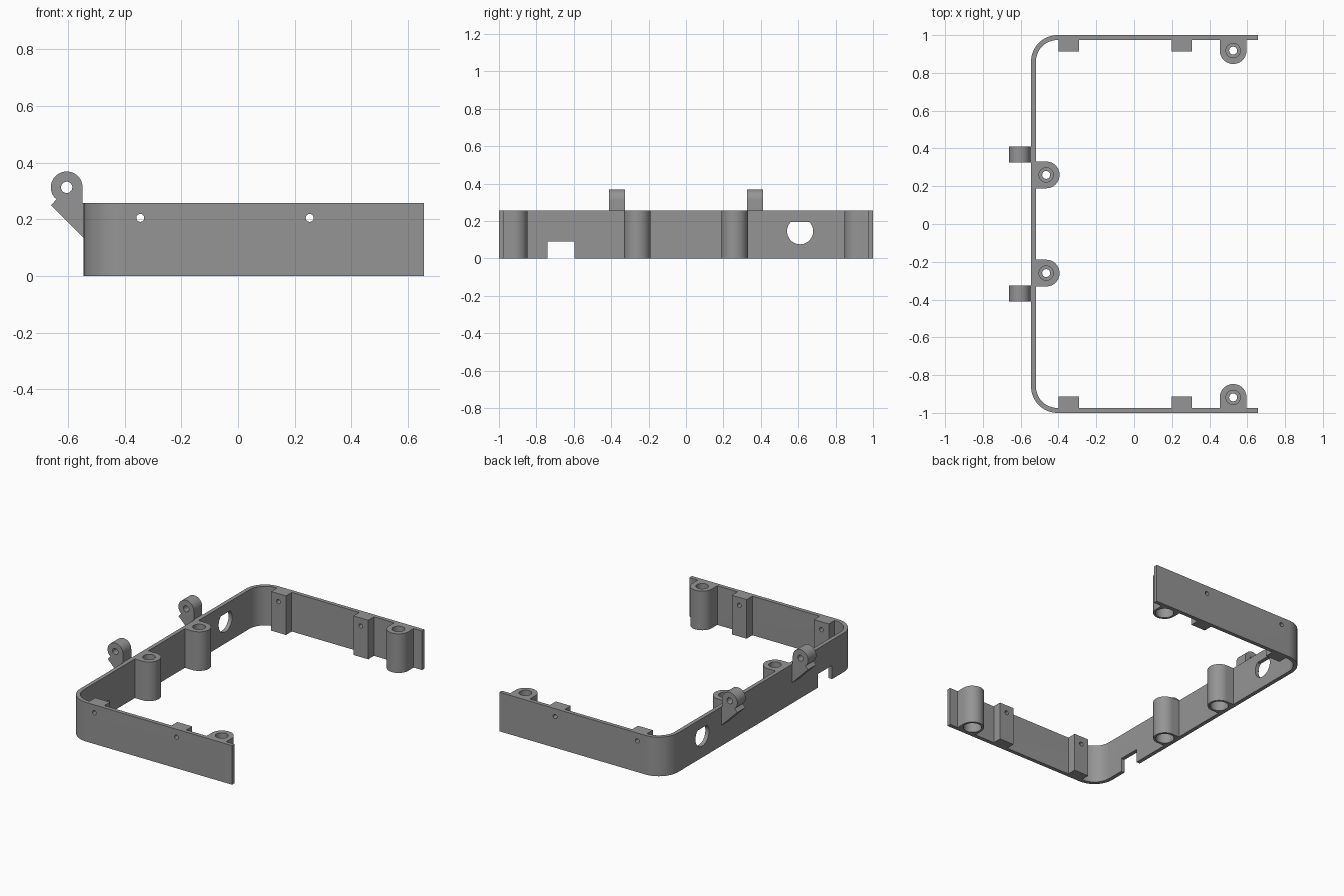
import bpy, bmesh
from math import pi, cos, sin
from mathutils import Vector

cube = bpy.data.objects.get("Cube")
if cube:
    bpy.data.objects.remove(cube, do_unlink=True)

grey = bpy.data.materials.new("plain grey")
grey.use_nodes = True
color = (0.3, 0.3, 0.3, 1)
grey.diffuse_color = color
grey.node_tree.nodes["Principled BSDF"].inputs["Base Color"].default_value = color

H = 0.257            # wall height
LEFT, OPEN = -0.545, 0.657
WALL = 0.026


def arc(cx, cy, r, a0, a1, n=16):
    """Points along an arc, angles in degrees."""
    angles = [(a0 + (a1 - a0) * i / n) * pi / 180 for i in range(n + 1)]
    return [(cx + r * cos(a), cy + r * sin(a)) for a in angles]


def prism(name, profile, low, high, axis="z"):
    """Extrude a flat profile along an axis; profile is (x, y), (x, z) or (y, z)."""
    place = {"z": lambda p, t: (p[0], p[1], t),
             "y": lambda p, t: (p[0], t, p[1]),
             "x": lambda p, t: (t, p[0], p[1])}[axis]
    bm = bmesh.new()
    face = bm.faces.new([bm.verts.new(place(p, low)) for p in profile])
    out = bmesh.ops.extrude_face_region(bm, geom=[face])
    moved = [v for v in out["geom"] if isinstance(v, bmesh.types.BMVert)]
    shift = Vector(place((0, 0), high - low))
    bmesh.ops.translate(bm, verts=moved, vec=shift)
    bmesh.ops.recalc_face_normals(bm, faces=bm.faces)
    mesh = bpy.data.meshes.new(name)
    bm.to_mesh(mesh)
    bm.free()
    mesh.materials.append(grey)
    obj = bpy.data.objects.new(name, mesh)
    bpy.context.collection.objects.link(obj)
    return obj


def rect(x0, x1, y0, y1):
    return [(x0, y0), (x1, y0), (x1, y1), (x0, y1)]


def disc(cx, cy, r, n=32):
    return arc(cx, cy, r, 0, 360, n)[:-1]


def activate(obj):
    bpy.ops.object.select_all(action="DESELECT")
    obj.select_set(True)
    bpy.context.view_layer.objects.active = obj


def cut(obj, profile, low, high, axis):
    cutter = prism("cutter", profile, low, high, axis)
    cutter.hide_render = True
    mod = obj.modifiers.new("cut", "BOOLEAN")
    mod.operation, mod.solver, mod.object = "DIFFERENCE", "EXACT", cutter
    activate(obj)
    bpy.ops.object.modifier_apply(modifier=mod.name)
    bpy.data.objects.remove(cutter, do_unlink=True)


def finish(obj):
    activate(obj)
    bpy.ops.object.shade_smooth_by_angle(angle=pi / 6)


# U-shaped wall with two rounded corners
R = 0.14
cx, cy = LEFT + R, 1 - R
outer = [(OPEN, 1)] + arc(cx, cy, R, 90, 180) + arc(cx, -cy, R, 180, 270) + [(OPEN, -1)]
r = R - WALL
inner = ([(OPEN, WALL - 1)] + arc(cx, -cy, r, 270, 180)
         + arc(cx, cy, r, 180, 90) + [(OPEN, 1 - WALL)])
wall = prism("wall", outer + inner, 0, H)

# Cable notch and flat-topped round port in the long wall
cut(wall, rect(-0.74, -0.595, -0.1, 0.09), -0.7, -0.5, "x")
cut(wall, arc(0.61, 0.145, 0.07, 134, 406, 32), -0.7, -0.5, "x")

# Side screw blocks, drilled through block and wall
screw_x = (-0.345, 0.253)
for x in screw_x:
    cut(wall, disc(x, 0.205, 0.014, 16), -1.2, 1.2, "y")
    for side, word in ((1, "back"), (-1, "front")):
        y0, y1 = sorted((side * 0.914, side * (1 - WALL + 0.001)))
        block = prism(word + "_screw_block", rect(x - 0.054, x + 0.054, y0, y1), 0, H)
        cut(block, disc(x, 0.205, 0.014, 16), -1.2, 1.2, "y")
        finish(block)
finish(wall)


# Screw posts: a rounded boss joined to the wall, bored from both ends
def post(name, x, y, profile):
    obj = prism(name, profile, 0, H)
    cut(obj, disc(x, y, 0.021), -0.1, 0.4, "z")
    cut(obj, disc(x, y, 0.038), 0.17, 0.4, "z")
    cut(obj, disc(x, y, 0.056), -0.1, 0.13, "z")
    finish(obj)


PR = 0.071
for side, word in ((1, "back"), (-1, "front")):
    x, y = 0.525, side * 0.918
    edge = side * (1 - WALL + 0.001)
    start = 180 if side > 0 else 0
    sx = -PR if side > 0 else PR
    post(word + "_end_post", x, y,
         [(x + sx, edge)] + arc(x, y, PR, start, start + 180, 24) + [(x - sx, edge)])
    x, y = -0.465, side * 0.26
    edge = LEFT + WALL - 0.001
    post(word + "_middle_post", x, y,
         [(edge, y - PR)] + arc(x, y, PR, -90, 90, 24) + [(edge, y + PR)])

    # Hinge lug outside the wall: round eye on a slanted bracket
    lug = prism(word + "_hinge_lug",
                [(LEFT, 0.135), (LEFT, 0.257), (-0.549, 0.257)]
                + arc(-0.605, 0.313, 0.056, 0, 222, 28)
                + [(-0.64, 0.272), (-0.66, 0.25)],
                side * 0.368 - 0.043, side * 0.368 + 0.043, "y")
    cut(lug, disc(-0.605, 0.313, 0.02, 24), -0.6, 0.6, "y")
    finish(lug)
